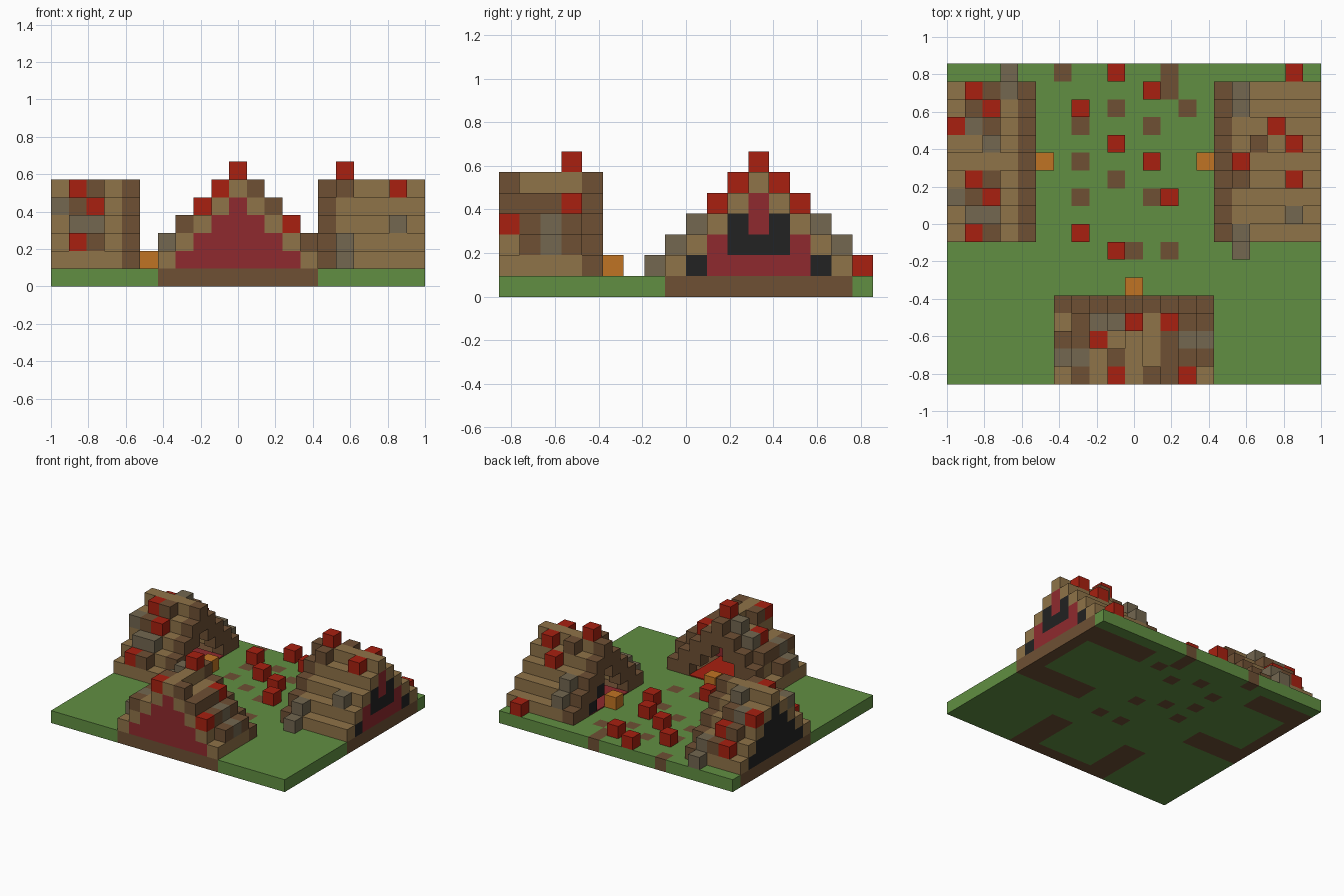
import bpy, bmesh
from mathutils import Vector

old = bpy.data.objects.get("Cube")
if old:
    bpy.data.objects.remove(old, do_unlink=True)

UNIT = 2 / 21          # edge of one block
NX, NY = 21, 18        # blocks across and deep


def linear(c):
    c /= 255
    return c / 12.92 if c <= 0.04045 else ((c + 0.055) / 1.055) ** 2.4


def material(name, r, g, b):
    m = bpy.data.materials.new(name)
    colour = (linear(r), linear(g), linear(b), 1)
    m.diffuse_color = colour
    m.use_nodes = True
    bsdf = m.node_tree.nodes["Principled BSDF"]
    bsdf.inputs["Base Color"].default_value = colour
    bsdf.inputs["Roughness"].default_value = 0.9
    return m


MATS = {
    "grass": material("grass green", 97, 143, 66),
    "d": material("dark wood", 110, 80, 52),
    "l": material("light thatch", 143, 115, 72),
    "g": material("grey thatch", 115, 103, 80),
    "r": material("bright red", 168, 32, 16),
    "c": material("crimson cloth", 143, 42, 46),
    "k": material("black cloth", 34, 34, 34),
    "o": material("lantern orange", 192, 116, 35),
}

# Corner cycles of a block face, by axis and direction
AXES = [Vector((1, 0, 0)), Vector((0, 1, 0)), Vector((0, 0, 1))]


def build(name, cells, thickness=1.0):
    """Make one mesh from coloured blocks, leaving out hidden faces."""
    keys = sorted(set(cells.values()))
    bm = bmesh.new()
    verts = {}

    def vert(p):
        k = tuple(round(c) for c in p)
        if k not in verts:
            x, y, z = k
            if thickness < 1:
                z = 1 + (z - 1) * thickness
            verts[k] = bm.verts.new(((x - NX / 2) * UNIT, (y - NY / 2) * UNIT, z * UNIT))
        return verts[k]

    for cell, key in cells.items():
        for a in range(3):
            n, u, v = AXES[a], AXES[(a + 1) % 3], AXES[(a + 2) % 3]
            for side in (0, 1):
                other = Vector(cell) + n * (2 * side - 1)
                if tuple(round(c) for c in other) in cells:
                    continue
                o = Vector(cell) + n * side
                ring = [o, o + u, o + u + v, o + v]
                if not side:
                    ring.reverse()
                face = bm.faces.new([vert(p) for p in ring])
                face.material_index = keys.index(key)
    mesh = bpy.data.meshes.new(name)
    bm.to_mesh(mesh)
    bm.free()
    for key in keys:
        mesh.materials.append(MATS[key])
    obj = bpy.data.objects.new(name, mesh)
    bpy.context.collection.objects.link(obj)
    return obj


ground = {(i, j, 0): "grass" for i in range(NX) for j in range(NY)}


def tent(name, place, cover, cloth, rug):
    """Stepped tent: place maps (across, depth) to the grid, depth 0 is the outer end."""
    depth = len(cover) + 1
    roof, curtain, floor = {}, {}, {}
    for d in range(depth):
        for u in range(-4, 5):
            x, y = place(u, d)
            top = 5 - abs(u)
            # earth under the walls and the outer end
            if d == 0 or abs(u) >= 3:
                ground[x, y, 0] = "d"
            if d == depth - 1:
                # dark inner end with a stepped doorway
                for z in range(1, top + 1):
                    if abs(u) + z > 3:
                        roof[x, y, z] = "d"
            else:
                roof[x, y, top] = "l"
                patch = cover[d][u + 4]
                if patch != ".":
                    roof[x, y, top + 1] = patch
            if d == 0:
                for z in range(1, top):
                    curtain[x, y, z] = cloth(abs(u), z)
            elif abs(u) <= 2:
                floor[x, y, 1] = rug
    build(name + "_roof", roof)
    build(name + "_curtain", curtain)
    build(name + "_rug", floor, 0.08)


def banded(u, z):
    """Black and crimson emblem of the left tent."""
    black = (z == 1 and u == 3) or (z == 2 and u <= 1) or (z == 3 and u == 1)
    return "k" if black else "c"


# Roof patches, one row per depth step from the outer end
tent("front_tent", lambda u, d: (10 + u, d),
     [".d.r.ddr.", "gg.d..ddd", "ddr...dgg", ".dggr.rdd"],
     lambda u, z: "c", "r")
tent("right_tent", lambda u, d: (d, 12 + u),
     ["..g...r..", "rgdr..gdr", "dgrd.gdrd", "........g"],
     lambda u, z: "k", "c")
tent("left_tent", lambda u, d: (20 - d, 12 + u),
     [".........", ".g.r.r...", "......r..", ".....d...", "g..dr..gg"],
     banded, "c")

# Dark drape beside the left tent's doorway
build("left_tent_drape", {(15, 14, 1): "k", (15, 13, 2): "k"})

# Bare earth spots in the yard
for i, j in [(6, 17), (12, 17), (12, 16), (9, 15), (13, 15), (7, 14), (11, 14),
             (7, 12), (9, 11), (7, 10), (11, 10), (10, 7), (12, 7)]:
    ground[i, j, 0] = "d"
build("ground", ground)

# Loose blocks and lanterns standing on the ground
build("red_blocks", {(i, j, 1): "r" for i, j in [
    (11, 16), (7, 15), (9, 13), (11, 12), (12, 10), (7, 8), (9, 7), (9, 17), (19, 17)]})
build("stones", {(3, 17, 1): "g", (16, 7, 1): "g"})
build("lanterns", {(i, j, 1): "o" for i, j in [(5, 12), (14, 12), (10, 5)]})
